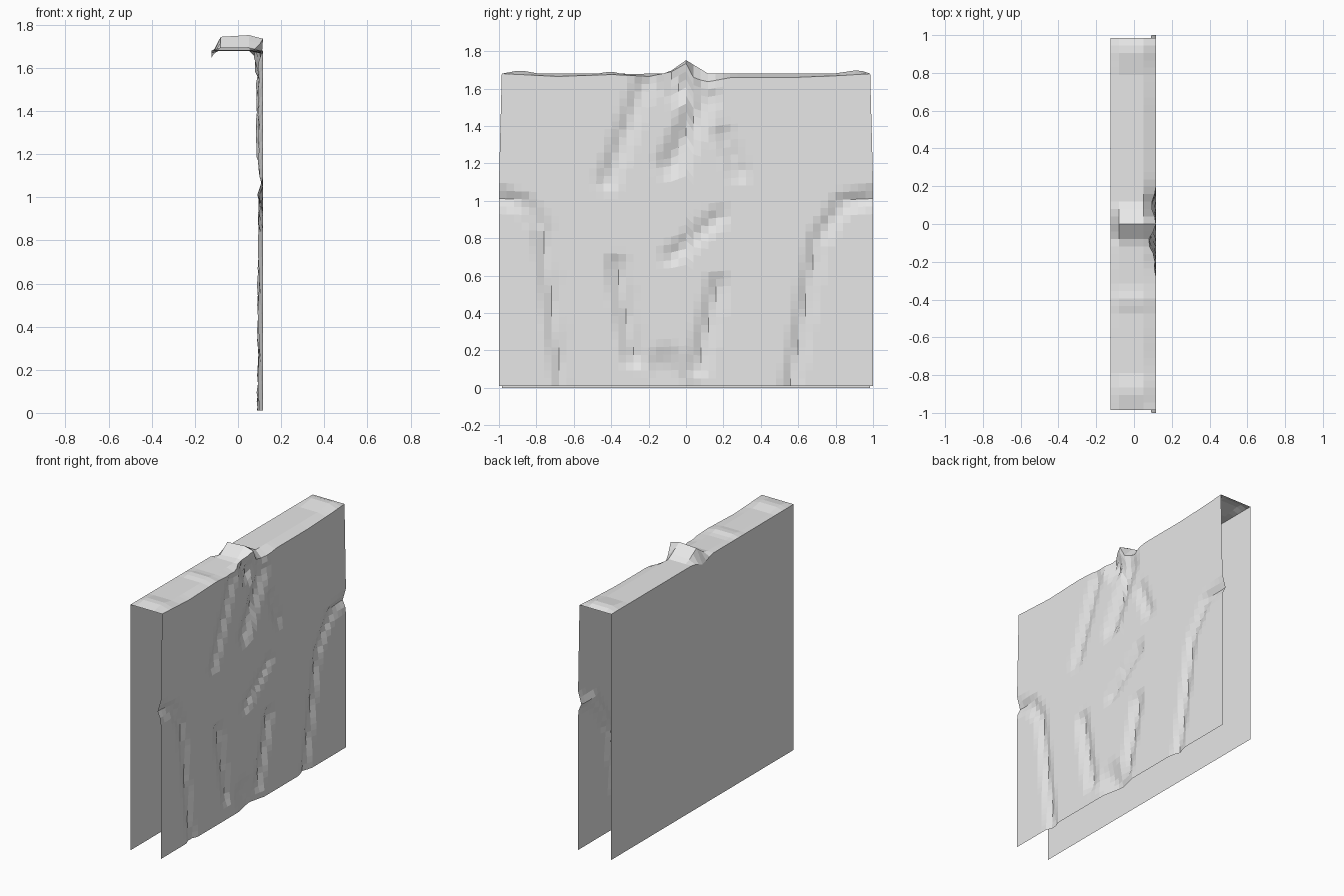
import bpy
import math
from mathutils import Vector

if "Cube" in bpy.data.objects:
    bpy.data.objects.remove(bpy.data.objects["Cube"], do_unlink=True)

# Single pale grey material
grey = bpy.data.materials.new("pale grey")
grey.use_nodes = True
grey.diffuse_color = (0.8, 0.8, 0.8, 1)
grey.node_tree.nodes["Principled BSDF"].inputs["Base Color"].default_value = (0.8, 0.8, 0.8, 1)

STATIONS = [-1 + i / 25 for i in range(51)]
ROWS = 40
END = 0.985

# Top edge of the dented wall, crest of the cover, and edge of the flat wall: (y, z)
NEAR_EDGE = [(-1, 1.68), (-.9, 1.675), (-.7, 1.665), (-.4, 1.675), (-.2, 1.665), (-.08, 1.69),
             (0, 1.735), (.04, 1.66), (.11, 1.635), (.25, 1.66), (.6, 1.66), (.85, 1.67), (1, 1.68)]
CREST = [(-1, 1.68), (-.9, 1.698), (-.8, 1.68), (-.48, 1.68), (-.41, 1.692), (-.34, 1.677),
         (-.1, 1.682), (0, 1.752), (.12, 1.68), (.8, 1.68), (.94, 1.70), (1, 1.68)]
FAR_EDGE = [(-1, 1.68), (-.12, 1.678), (0, 1.645), (.1, 1.68), (1, 1.68)]

# Creases pressed into the wall: y1, z1, y2, z2, depth, half width
CREASES = [
    (-.66, 0, -.77, .85, .025, .06), (-.77, .85, -.86, .98, .025, .06), (-.86, .98, -1, 1.02, .028, .06),
    (.56, 0, .70, .78, .025, .06), (.70, .78, .84, .99, .025, .06), (.84, .99, 1, 1.02, .028, .06),
    (-.23, 1.62, -.42, 1.11, .025, .07), (.1, 1.55, -.08, 1.2, .035, .09),
    (-.37, .65, -.28, .16, .028, .07), (.17, .55, .06, .1, .028, .07),
    (.18, .92, -.08, .7, .022, .06), (0, 0, -.1, .12, .03, .12),
    (-.1, 1.69, -.04, 1.6, .045, .09), (.1, 1.64, .06, 1.58, .028, .08),
    (.2, 1.35, .28, 1.15, .02, .06),
]


def sample(profile, y):
    """Linear interpolation along a (y, z) profile."""
    for (a, za), (b, zb) in zip(profile, profile[1:]):
        if y <= b:
            return za + (zb - za) * (y - a) / (b - a)
    return profile[-1][1]


def wall_x(y, z):
    """Face of the dented wall: the deepest crease at this point wins."""
    p, dent = Vector((y, z)), 0
    for y1, z1, y2, z2, depth, width in CREASES:
        a, d = Vector((y1, z1)), Vector((y2 - y1, z2 - z1))
        t = min(1, max(0, (p - a).dot(d) / d.length_squared))
        dent = max(dent, depth * (1 - (p - a - d * t).length / width))
    return 0.116 - dent


def wall_point(y, t):
    z = 0.01 + (sample(NEAR_EDGE, y) - 0.01) * t
    taper = 1 - (1 - END) * min(1, max(0, (z - 1.1) / 0.57))
    return (wall_x(y, z), y * taper, z)


def loft(name, rows):
    """Sheet joining consecutive rows of points, flat shaded."""
    n = len(rows[0])
    faces = [(r * n + i, r * n + i + 1, (r + 1) * n + i + 1, (r + 1) * n + i)
             for r in range(len(rows) - 1) for i in range(n - 1)]
    mesh = bpy.data.meshes.new(name)
    mesh.from_pydata([p for row in rows for p in row], [], faces)
    mesh.materials.append(grey)
    mesh.update()
    obj = bpy.data.objects.new(name, mesh)
    bpy.context.collection.objects.link(obj)
    return obj


# Dented wall on the +x side
wall_rows = [[wall_point(y, r / ROWS) for y in STATIONS] for r in range(ROWS + 1)]
loft("dented_wall", wall_rows)

# Cover over the top with its central hump
far_row = [(-0.124, y * END, sample(FAR_EDGE, y)) for y in STATIONS]
crest_rows = [[(x, y * END, sample(CREST, y) - drop * (abs(y) < 0.12)) for y in STATIONS]
              for x, drop in ((0.05, 0), (-0.08, 0.008))]
loft("top_cover", [wall_rows[-1]] + crest_rows + [far_row])

# Plain flat wall on the -x side
loft("flat_wall", [far_row, [(x, y, 0) for x, y, z in far_row]])
